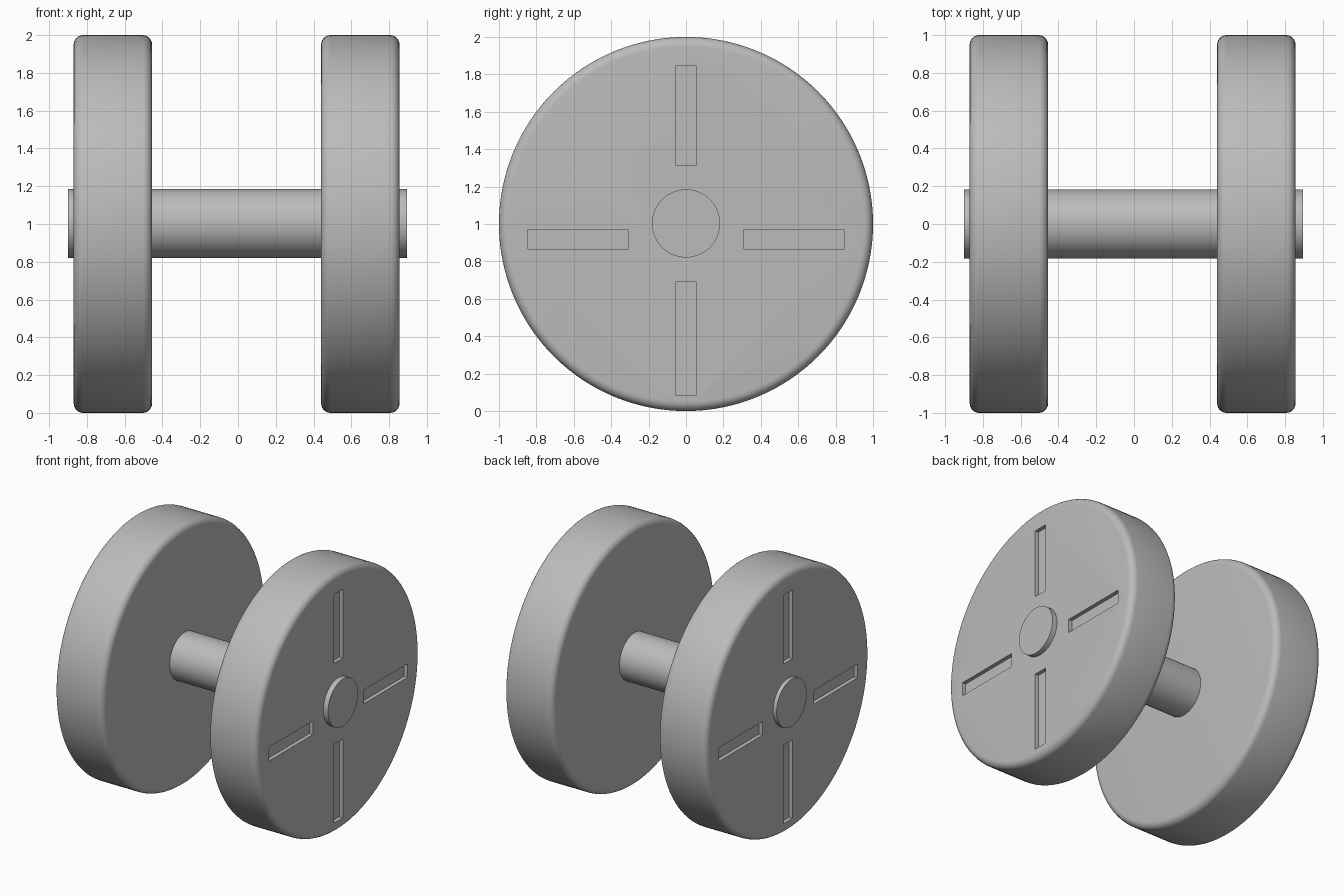
import bpy, bmesh
from math import pi, radians
from mathutils import Matrix, Vector

cube = bpy.data.objects.get("Cube")
if cube:
    bpy.data.objects.remove(cube)

# One plain grey for everything
grey = bpy.data.materials.new("plain_grey")
grey.use_nodes = True
colour = (0.5, 0.5, 0.5, 1)
grey.diffuse_color = colour
grey.node_tree.nodes["Principled BSDF"].inputs["Base Color"].default_value = colour

AXLE_Z = 1.003


def add_object(name, bm):
    mesh = bpy.data.meshes.new(name)
    bm.to_mesh(mesh)
    bm.free()
    mesh.materials.append(grey)
    obj = bpy.data.objects.new(name, mesh)
    bpy.context.collection.objects.link(obj)
    return obj


def smooth(obj):
    bpy.ops.object.select_all(action="DESELECT")
    obj.select_set(True)
    bpy.context.view_layer.objects.active = obj
    bpy.ops.object.shade_smooth_by_angle(angle=radians(30))


def cylinder(name, x0, x1, radius, z, sides, rounding=0):
    """Cylinder lying along x, with optional rounded rims."""
    bm = bmesh.new()
    place = Matrix.Translation(((x0 + x1) / 2, 0, z)) @ Matrix.Rotation(pi / 2, 4, "Y")
    bmesh.ops.create_cone(bm, cap_ends=True, segments=sides, radius1=radius,
                          radius2=radius, depth=x1 - x0, matrix=place)
    if rounding:
        rims = [e for e in bm.edges if any(len(f.verts) > 4 for f in e.link_faces)]
        bmesh.ops.bevel(bm, geom=rims, offset=rounding, segments=6,
                        profile=0.5, affect="EDGES")
    return add_object(name, bm)


def slot_cutter(name, face_x, depth):
    """Four bars that cut the slots into an outer face."""
    bm = bmesh.new()
    bars = [(-0.055, 0.055, 1.315, 1.845), (-0.055, 0.055, 0.085, 0.69),
            (-0.845, -0.31, 0.865, 0.97), (0.31, 0.845, 0.865, 0.97)]
    for y0, y1, z0, z1 in bars:
        centre = Vector((face_x, (y0 + y1) / 2, (z0 + z1) / 2))
        size = Vector((2 * depth, y1 - y0, z1 - z0))
        bmesh.ops.create_cube(bm, size=1, matrix=Matrix.Translation(centre)
                              @ Matrix.Diagonal(size.to_4d()))
    cutter = add_object(name, bm)
    cutter.hide_render = True
    return cutter


# Axle through both wheels
smooth(cylinder("axle", -0.9, 0.895, 0.182, AXLE_Z, 96))

# Wheels with rounded rims and slots on their outer faces
for name, x0, x1, outer in (("right_wheel", -0.87, -0.455, -0.87),
                            ("left_wheel", 0.44, 0.855, 0.855)):
    wheel = cylinder(name, x0, x1, 1, 1, 128, 0.05)
    cutter = slot_cutter(name + "_slots", outer, 0.03)
    cut = wheel.modifiers.new("slots", "BOOLEAN")
    cut.object = cutter
    cut.solver = "EXACT"
    bpy.ops.object.select_all(action="DESELECT")
    bpy.context.view_layer.objects.active = wheel
    wheel.select_set(True)
    bpy.ops.object.modifier_apply(modifier=cut.name)
    bpy.data.objects.remove(cutter)
    smooth(wheel)
